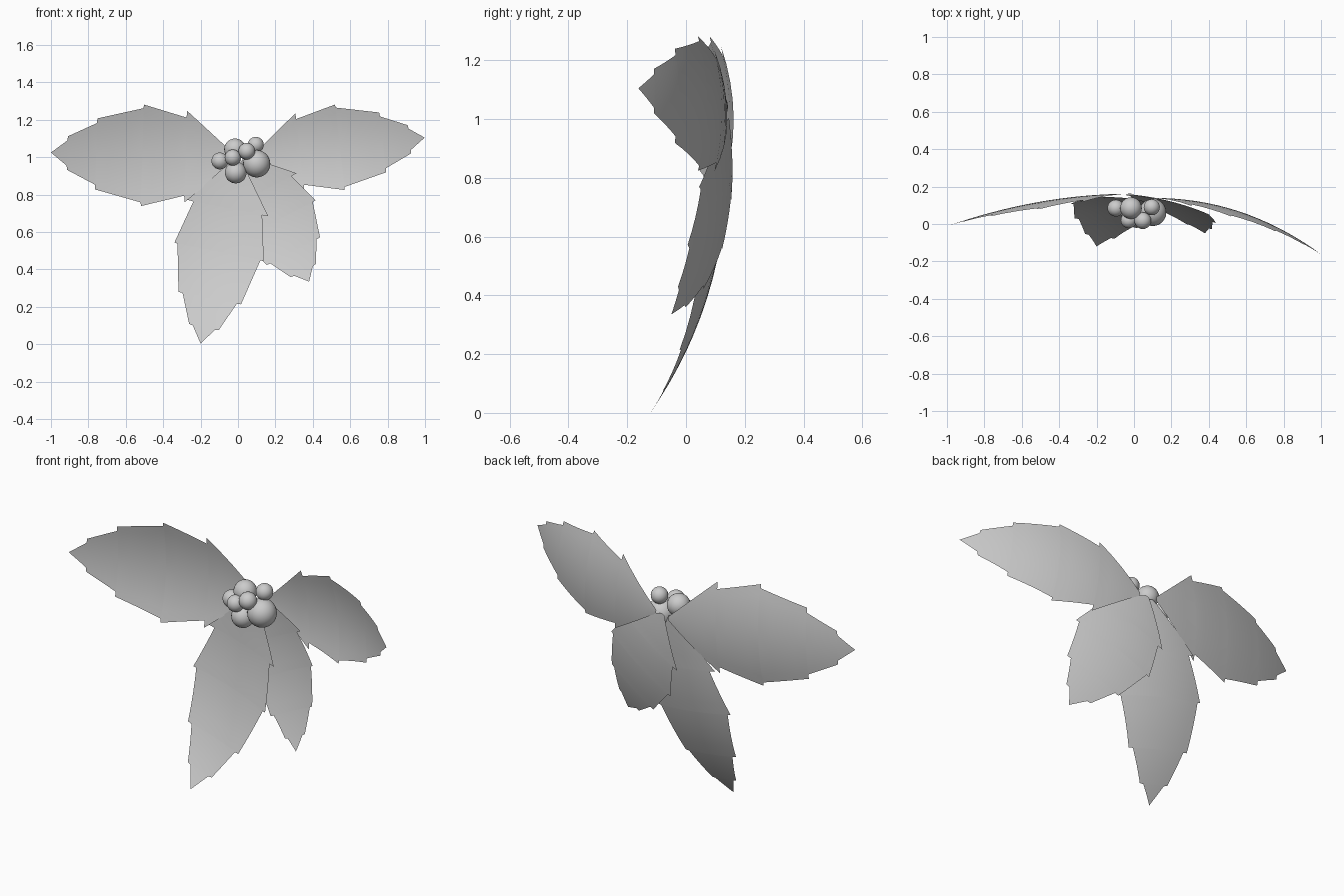
import bpy, bmesh, math

if "Cube" in bpy.data.objects:
    bpy.data.objects.remove(bpy.data.objects["Cube"])

# Half outline of one leaf: (share of length, half width); each pair is a tooth and its notch
OUTLINE = [(0, .012), (.272, .250), (.274, .213), (.506, .277), (.508, .257),
           (.755, .194), (.757, .168), (.910, .092), (.914, .068), (1, 0)]
COLS = 10


def outline_rows():
    rows = []
    for (u0, w0), (u1, w1) in zip(OUTLINE, OUTLINE[1:]):
        steps = 4 if u1 - u0 > .05 else 1
        rows += [(u0 + (u1 - u0) * k / steps, w0 + (w1 - w0) * k / steps)
                 for k in range(steps)]
    return rows + [OUTLINE[-1]]


def make_leaf(name, base, tip, width, bend, cup, tilt=0):
    """Thin leaf from base to tip, bent forward along its length, cupped and tilted across it."""
    bm = bmesh.new()
    dx, dz = tip[0] - base[0], tip[2] - base[2]
    length = math.hypot(dx, dz)
    nx, nz = -dz / length, dx / length
    grid = []
    for u, w in outline_rows():
        row = []
        for j in range(COLS + 1):
            v = (2 * j / COLS - 1) * w * width
            y = base[1] + (tip[1] - base[1]) * u ** bend - cup * v * v - tilt * v
            row.append(bm.verts.new((base[0] + dx * u + nx * v, y,
                                     base[2] + dz * u + nz * v)))
        grid.append(row)
    for a, b in zip(grid, grid[1:]):
        for j in range(COLS):
            bm.faces.new((a[j], b[j], b[j + 1], a[j + 1]))
    bmesh.ops.remove_doubles(bm, verts=bm.verts, dist=.0003)
    for f in bm.faces:
        f.smooth = True
    me = bpy.data.meshes.new(name)
    bm.to_mesh(me)
    bm.free()
    bpy.context.collection.objects.link(bpy.data.objects.new(name, me))


# Leaves, from back to front
make_leaf("leaf_left", (-.01, .162, .995), (-1, -.012, 1.025), .98, 2.0, .5)
make_leaf("leaf_right", (.08, .140, 1.0), (.998, -.162, 1.105), .83, 2.2, .6)
make_leaf("leaf_lower_right", (.035, .146, 1.0), (.38, -.05, .335), .83, 2.3, .4, .17)
make_leaf("leaf_lower_left", (0, .134, 1.0), (-.2, -.12, .003), .88, 2.7, .4, .15)

# Berry cluster: centre and radius
BERRIES = [(-.016, .085, 1.042, .058), (.095, .090, 1.066, .043),
           (-.097, .085, .980, .045), (-.028, .020, .998, .043),
           (.047, .018, 1.032, .045), (-.012, .060, .918, .058),
           (.100, .062, .965, .073)]
for i, (x, y, z, r) in enumerate(BERRIES):
    bpy.ops.mesh.primitive_uv_sphere_add(segments=24, ring_count=14, radius=r, location=(x, y, z))
    bpy.context.object.name = f"berry_{i + 1}"
    bpy.ops.object.shade_smooth()
